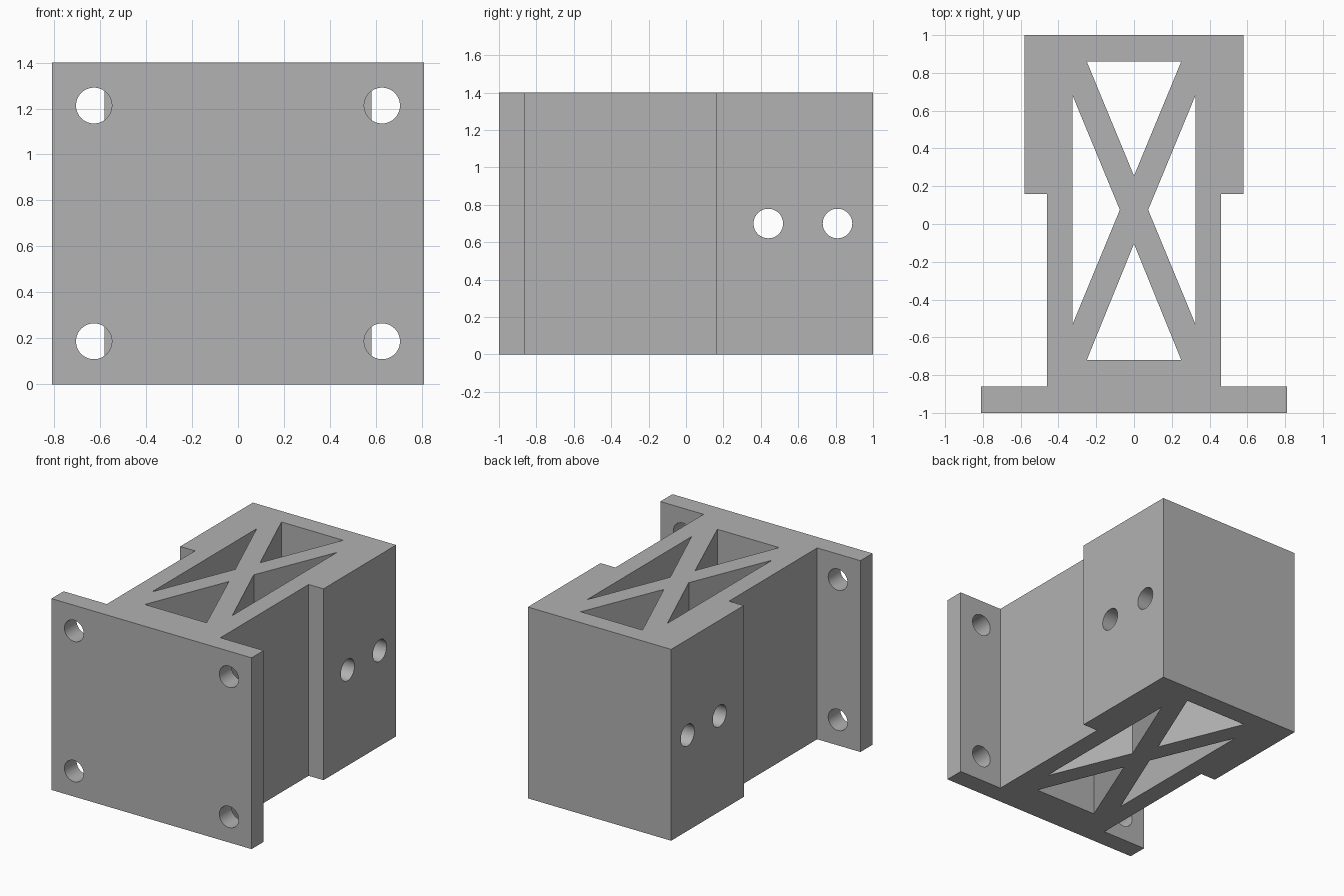
import bpy, bmesh
from math import pi
from mathutils import Matrix, Vector

if "Cube" in bpy.data.objects:
    bpy.data.objects.remove(bpy.data.objects["Cube"], do_unlink=True)

HEIGHT = 1.4

grey = bpy.data.materials.new("plain grey")
grey.use_nodes = True
colour = (0.445, 0.445, 0.445, 1)
grey.diffuse_color = colour
grey.node_tree.nodes["Principled BSDF"].inputs["Base Color"].default_value = colour


def make_object(name, bm):
    bmesh.ops.recalc_face_normals(bm, faces=bm.faces)
    mesh = bpy.data.meshes.new(name)
    bm.to_mesh(mesh)
    bm.free()
    mesh.materials.append(grey)
    obj = bpy.data.objects.new(name, mesh)
    bpy.context.collection.objects.link(obj)
    return obj


def prism(name, outline, z0, z1):
    bm = bmesh.new()
    face = bm.faces.new([bm.verts.new((x, y, z0)) for x, y in outline])
    ext = bmesh.ops.extrude_face_region(bm, geom=[face])
    verts = [v for v in ext["geom"] if isinstance(v, bmesh.types.BMVert)]
    bmesh.ops.translate(bm, vec=(0, 0, z1 - z0), verts=verts)
    return make_object(name, bm)


def drill(name, centre, axis, radius, length):
    bm = bmesh.new()
    turn = Matrix.Rotation(pi / 2, 4, axis)
    bmesh.ops.create_cone(bm, cap_ends=True, segments=48, radius1=radius,
                          radius2=radius, depth=length,
                          matrix=Matrix.Translation(Vector(centre)) @ turn)
    return make_object(name, bm)


# Bracket body: flange, narrow neck and wide end in one profile
half = [(0.81, -1), (0.81, -0.86), (0.46, -0.86), (0.46, 0.16), (0.58, 0.16), (0.58, 1)]
outline = half + [(-x, y) for x, y in reversed(half)]
bracket = prism("mounting_bracket", outline, 0, HEIGHT)

# Triangular windows that leave the crossed webs
side = [(0.325, 0.68), (0.325, -0.53), (0.075, 0.075)]
windows = [
    [(-0.25, 0.86), (0.25, 0.86), (0, 0.255)],
    [(-0.25, -0.72), (0.25, -0.72), (0, -0.105)],
    side,
    [(-x, y) for x, y in side],
]
cutters = [prism("window_cutter", w, -0.1, HEIGHT + 0.1) for w in windows]

# Flange bolt holes
for x in (-0.627, 0.627):
    for z in (0.187, 1.213):
        cutters.append(drill("bolt_hole_cutter", (x, -0.93, z), "X", 0.078, 0.3))

# Cross holes through both side walls
for y in (0.44, 0.81):
    cutters.append(drill("cross_hole_cutter", (0, y, HEIGHT / 2), "Y", 0.079, 1.4))

for cutter in cutters:
    cutter.hide_render = True
    mod = bracket.modifiers.new("cut", "BOOLEAN")
    mod.operation = "DIFFERENCE"
    mod.solver = "EXACT"
    mod.object = cutter

# Bake the cuts and discard the cutters
depsgraph = bpy.context.evaluated_depsgraph_get()
cut_mesh = bpy.data.meshes.new_from_object(bracket.evaluated_get(depsgraph))
bracket.modifiers.clear()
bracket.data = cut_mesh
for cutter in cutters:
    bpy.data.objects.remove(cutter, do_unlink=True)
cut_mesh.materials.clear()
cut_mesh.materials.append(grey)
for poly in cut_mesh.polygons:
    poly.material_index = 0

# Round hole walls, crisp edges
bpy.ops.object.select_all(action="DESELECT")
bracket.select_set(True)
bpy.context.view_layer.objects.active = bracket
bpy.ops.object.shade_smooth_by_angle(angle=pi / 6)
